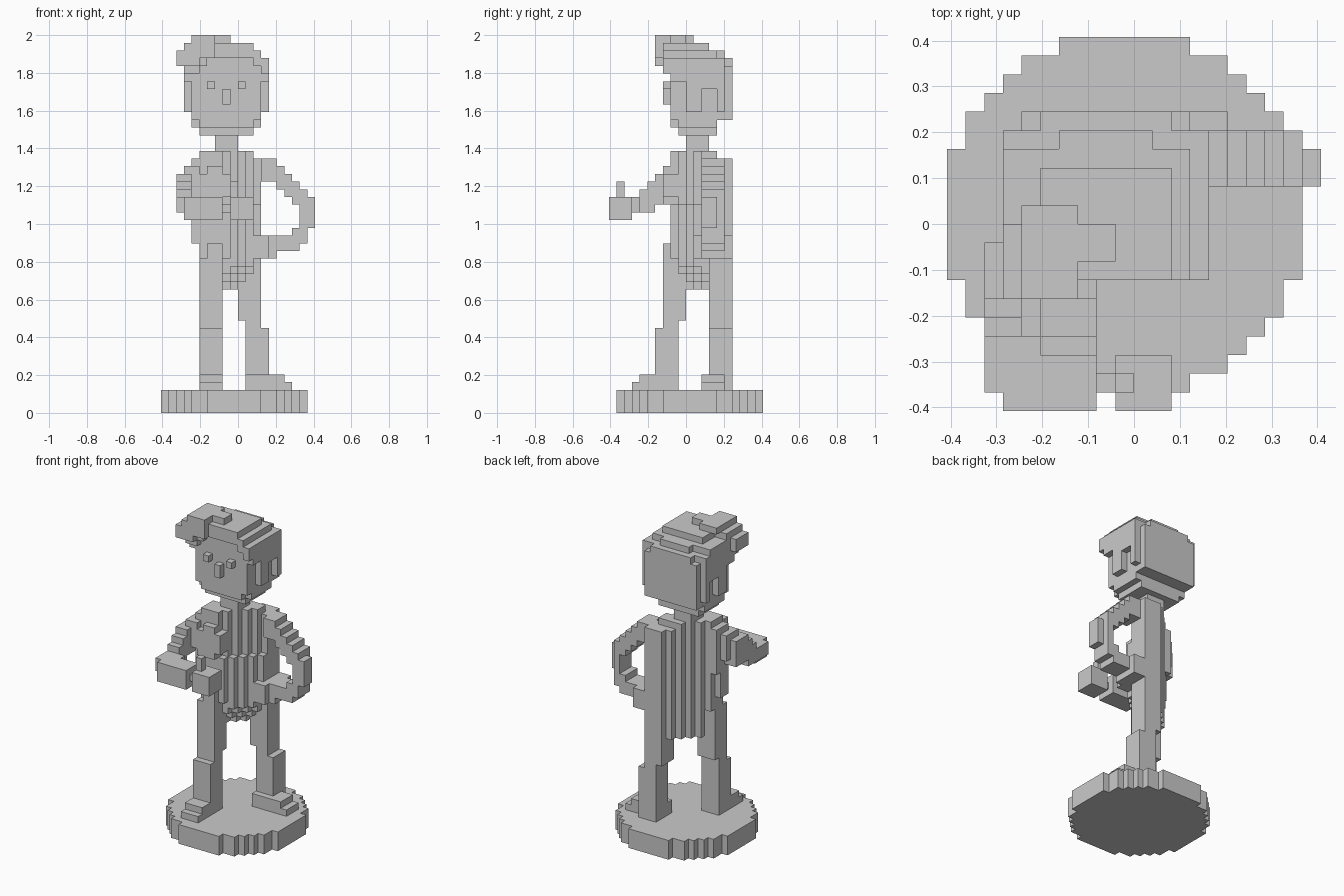
import bpy
import bmesh
from itertools import product
from mathutils import Vector

cube = bpy.data.objects.get("Cube")
if cube:
    bpy.data.objects.remove(cube, do_unlink=True)

UNIT = 2 / 49  # edge length of one block

stone = bpy.data.materials.new("plain grey")
stone.use_nodes = True
grey = (0.59, 0.59, 0.59, 1)
stone.diffuse_color = grey
stone.node_tree.nodes["Principled BSDF"].inputs["Base Color"].default_value = grey


def block(x0, x1, y0, y1, z0, z1):
    """Set of unit cells filling a box."""
    return set(product(range(x0, x1), range(y0, y1), range(z0, z1)))


def blocks(*boxes):
    return set().union(*(block(*box) for box in boxes))


def skin(name, cells):
    """Outer surface of a set of cells, with flat regions merged."""
    bm = bmesh.new()
    corners = {}

    def vertex(point):
        key = tuple(point)
        if key not in corners:
            corners[key] = bm.verts.new(Vector(key) * UNIT)
        return corners[key]

    for cell in sorted(cells):
        for axis, side in product(range(3), (0, 1)):
            neighbour = list(cell)
            neighbour[axis] += 1 if side else -1
            if tuple(neighbour) in cells:
                continue
            a, b = (axis + 1) % 3, (axis + 2) % 3
            ring = []
            for da, db in ((0, 0), (1, 0), (1, 1), (0, 1)):
                point = list(cell)
                point[axis] += side
                point[a] += da
                point[b] += db
                ring.append(vertex(point))
            bm.faces.new(ring if side else ring[::-1])
    bmesh.ops.dissolve_limit(bm, angle_limit=0.01, verts=bm.verts[:], edges=bm.edges[:])
    mesh = bpy.data.meshes.new(name)
    bm.to_mesh(mesh)
    bm.free()
    mesh.materials.append(stone)
    obj = bpy.data.objects.new(name, mesh)
    bpy.context.collection.objects.link(obj)
    return obj


# Round stand
skin("stand", {(x, y, z) for x, y, z in block(-10, 9, -9, 10, 0, 3)
               if (x + 1) ** 2 + y ** 2 <= 92})

# Legs, each with a thigh, a shifted shin and a stepped foot
skin("right_leg", blocks((-5, -2, -3, 0, 12, 20), (-4, -2, -3, 0, 20, 22),
                         (-5, -2, -4, -1, 3, 11), (-5, -2, -3, -1, 11, 12)))
skin("right_foot", blocks((-5, -2, -6, -4, 3, 5), (-5, -2, -7, -6, 3, 4)))
skin("left_leg", blocks((0, 3, 3, 6, 12, 20), (1, 3, 3, 6, 11, 12),
                        (1, 4, 3, 6, 3, 11)))
skin("left_foot", blocks((1, 6, 2, 5, 3, 5), (6, 7, 2, 5, 3, 4)))


# Torso runs diagonally, with a bulging belly that tapers underneath
def in_torso(x, y, z):
    front = 1 if z > 26 else max(0, 19 - z)
    if z < 20 and abs(x + y) > 3:
        return False
    if z == 33 and (x > 1 or y > 3):
        return False
    return front <= y - x <= 5


skin("torso", {c for c in block(-5, 3, -2, 6, 16, 34) if in_torso(*c)})
skin("chest_panel", blocks((-5, -2, -3, -2, 27, 31), (-4, -2, -3, -2, 31, 32),
                           (-2, -1, -3, -1, 28, 31)))
skin("hip_panel", block(-6, -5, -2, 0, 22, 26))

# Left arm bent with the hand on the hip
left_arm = set()
for x0, x1, z0, z1 in ((3, 5, 30, 33), (5, 6, 29, 32), (6, 7, 28, 31),
                       (7, 8, 27, 30), (8, 9, 22, 29), (7, 8, 21, 24),
                       (5, 7, 21, 23)):
    left_arm |= block(x0, x1, 2, 5, z0, z1)
skin("left_arm", left_arm | block(9, 10, 2, 4, 24, 28))
skin("left_hand", blocks((3, 5, 2, 6, 20, 23), (2, 4, 1, 3, 20, 23)))

# Right arm stepping forward and down
skin("right_arm", blocks((-6, -5, -2, 1, 26, 33), (-7, -5, -3, 0, 28, 32),
                         (-8, -6, -4, -1, 27, 31), (-8, -6, -5, -3, 27, 30),
                         (-8, -6, -6, -4, 26, 29), (-8, -5, -9, -6, 26, 28)))
skin("right_hand", block(-7, -2, -10, -7, 25, 28))
skin("held_block", blocks((-1, 2, -10, -7, 25, 28), (-2, -1, -9, -8, 26, 27),
                          (-1, 0, -9, -8, 28, 30)))

# Neck and head
skin("neck", block(-3, 0, 0, 3, 34, 36))
skin("head", blocks((-5, 2, -1, 4, 36, 37), (-6, 3, -1, 4, 37, 38),
                    (-5, 2, -2, 4, 37, 38), (-6, 3, -2, 5, 38, 46)))
skin("nose", block(-2, -1, -3, -2, 40, 42))
for side, x in (("right", -4), ("left", 0)):
    skin(side + "_eye", block(x, x + 1, -3, -2, 42, 43))

# Hair: back and sides with ear openings, then the stepped crown and quiff
hair = blocks((-6, 3, 4, 6, 38, 45), (-5, 2, 4, 6, 45, 46),
              (-7, 4, 0, 5, 39, 46), (-7, 4, -2, 0, 43, 46),
              (-7, 3, -3, 4, 46, 47), (-4, 1, 4, 5, 46, 47),
              (-5, 2, -3, 3, 47, 48))
hair -= blocks((-7, -6, 2, 4, 39, 42), (3, 4, 2, 4, 39, 42))
hair -= block(-6, 3, -2, 4, 38, 46)
fringe = blocks((-6, -4, -3, -2, 45, 46), (-7, -5, -3, -2, 44, 45),
                (2, 4, -3, -2, 45, 46), (3, 4, -3, -2, 44, 45))
skin("hair", hair | fringe)
skin("quiff", blocks((-8, -7, -4, -1, 45, 47), (-7, -3, -4, 0, 46, 48),
                     (-7, -5, -4, -2, 45, 46), (-6, -3, -4, 1, 48, 49),
                     (-3, -1, -2, 0, 48, 49)))
